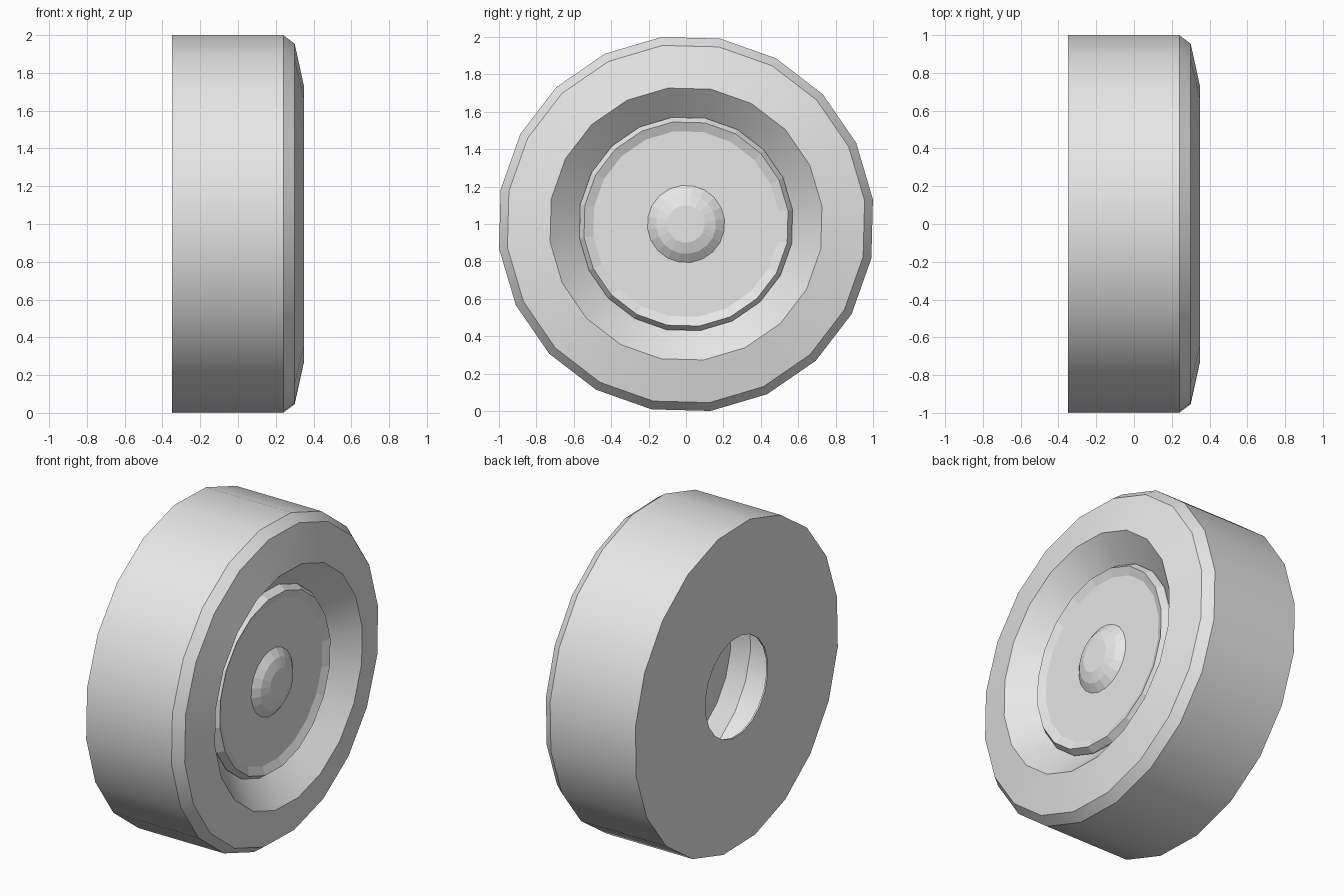
import bpy, bmesh, math

SIDES = 20
PHASE = math.radians(7.5)

old = bpy.data.objects.get("Cube")
if old:
    bpy.data.objects.remove(old, do_unlink=True)

# One plain grey material
grey = bpy.data.materials.new("plain_grey")
grey.use_nodes = True
colour = (0.8, 0.8, 0.8, 1.0)
grey.diffuse_color = colour
grey.node_tree.nodes["Principled BSDF"].inputs["Base Color"].default_value = colour


def lathe(name, profile, smooth):
    """Turn an (x, radius) profile around the axle and cap both ends."""
    bm = bmesh.new()
    rings = []
    for x, r in profile:
        ring = []
        for i in range(SIDES):
            a = PHASE + math.tau * i / SIDES
            ring.append(bm.verts.new((x, r * math.cos(a), 1 + r * math.sin(a))))
        rings.append(ring)
    for a, b in zip(rings, rings[1:]):
        for i in range(SIDES):
            j = (i + 1) % SIDES
            bm.faces.new((a[i], a[j], b[j], b[i]))
    bm.faces.new(rings[0])
    bm.faces.new(rings[-1])
    bmesh.ops.recalc_face_normals(bm, faces=bm.faces)
    mesh = bpy.data.meshes.new(name)
    bm.to_mesh(mesh)
    bm.free()
    mesh.materials.append(grey)
    obj = bpy.data.objects.new(name, mesh)
    bpy.context.collection.objects.link(obj)
    if smooth:
        bpy.ops.object.select_all(action="DESELECT")
        obj.select_set(True)
        bpy.context.view_layer.objects.active = obj
        bpy.ops.object.shade_smooth_by_angle(angle=math.radians(30))
    return obj


# Tyre: hollow back with a round opening, tread, shoulder, sloping front recess
lathe("tyre", [
    (0.04, 0.50), (-0.05, 0.57), (-0.34, 0.57), (-0.34, 0.31), (-0.35, 0.31),
    (-0.35, 1.008), (0.24, 1.008), (0.30, 0.963), (0.35, 0.733), (0.21, 0.575),
], True)

# Hub cap: raised rim around a shallow dish
lathe("hub_cap", [(0.19, 0.575), (0.22, 0.575), (0.257, 0.55), (0.235, 0.50)], False)

# Axle cap: faceted dome in the middle of the dish
lathe("axle_cap", [(0.22, 0.207), (0.235, 0.207), (0.27, 0.16), (0.29, 0.10)], False)
